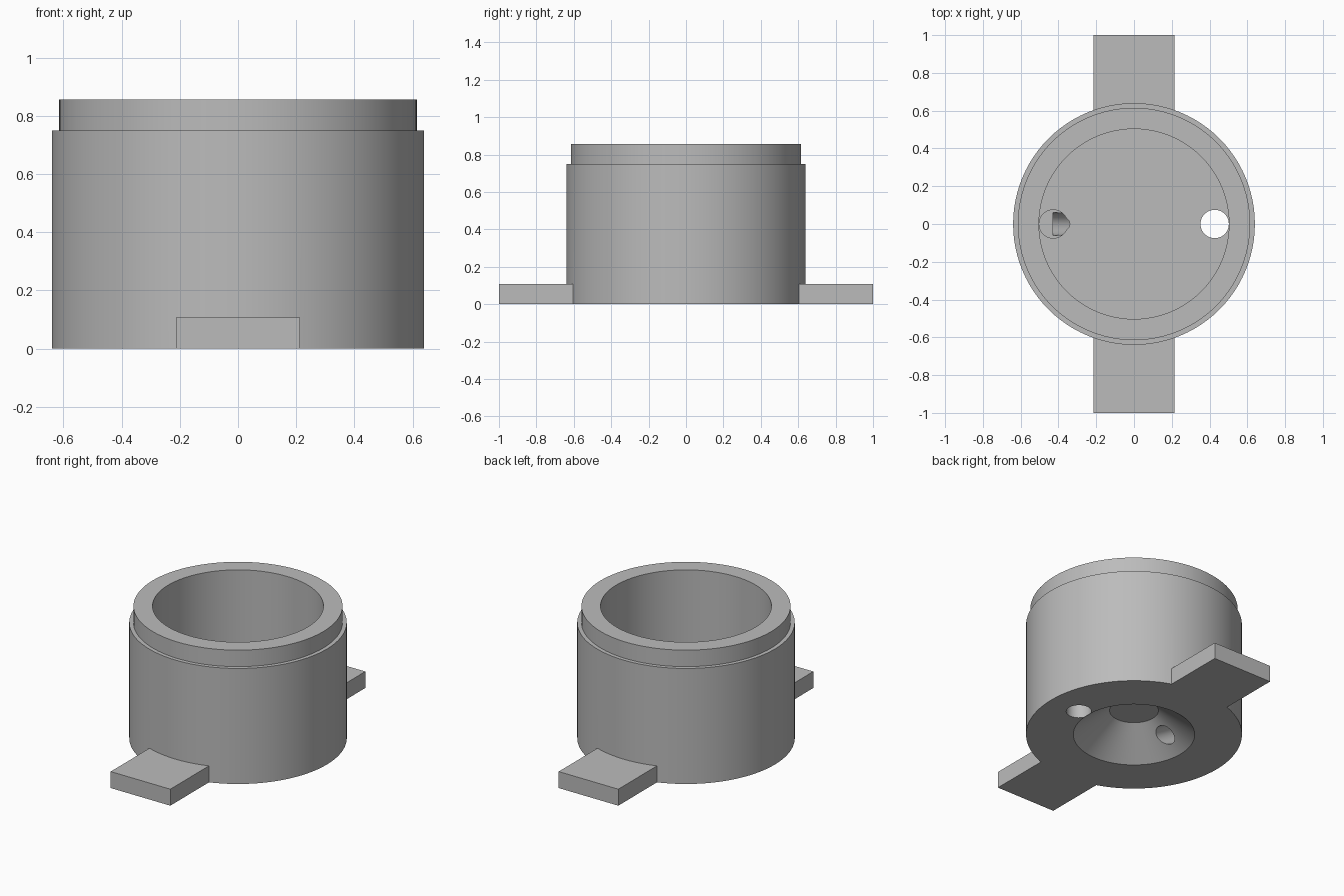
import bpy, bmesh, math
from mathutils import Matrix, Vector

cube = bpy.data.objects.get("Cube")
if cube:
    bpy.data.objects.remove(cube, do_unlink=True)

SEGMENTS = 96
FLOOR = 0.214        # height of the cup floor
HOLE_X, HOLE_R = 0.427, 0.075

grey = bpy.data.materials.new("plain grey")
grey.use_nodes = True
colour = (0.5, 0.5, 0.5, 1)
grey.diffuse_color = colour
grey.node_tree.nodes["Principled BSDF"].inputs["Base Color"].default_value = colour


def finish(name, bm):
    """Turn a bmesh into a named object with the shared material."""
    bmesh.ops.recalc_face_normals(bm, faces=bm.faces)
    mesh = bpy.data.meshes.new(name)
    bm.to_mesh(mesh)
    bm.free()
    mesh.materials.append(grey)
    obj = bpy.data.objects.new(name, mesh)
    bpy.context.collection.objects.link(obj)
    return obj


def lathe(name, profile):
    """Revolve a (radius, height) profile around z."""
    bm = bmesh.new()
    verts = [bm.verts.new((r, 0, z)) for r, z in profile]
    edges = [bm.edges.new(pair) for pair in zip(verts, verts[1:])]
    bmesh.ops.spin(bm, geom=verts + edges, cent=(0, 0, 0), axis=(0, 0, 1),
                   angle=math.tau, steps=SEGMENTS, use_merge=True)
    bmesh.ops.remove_doubles(bm, verts=bm.verts, dist=0.0001)
    return finish(name, bm)


def rod(name, start, end, radius):
    """Cylinder between two points."""
    a, b = Vector(start), Vector(end)
    turn = (b - a).to_track_quat('Z', 'Y').to_matrix().to_4x4()
    bm = bmesh.new()
    bmesh.ops.create_cone(bm, cap_ends=True, segments=48, radius1=radius,
                          radius2=radius, depth=(b - a).length,
                          matrix=Matrix.Translation((a + b) / 2) @ turn)
    return finish(name, bm)


def box(name, low, high):
    """Box between two corners."""
    a, b = Vector(low), Vector(high)
    bm = bmesh.new()
    bmesh.ops.create_cube(bm, size=1, matrix=Matrix.Translation((a + b) / 2)
                          @ Matrix.Diagonal((*(b - a), 1)))
    return finish(name, bm)


def combine(target, tool, operation):
    """Apply a boolean and discard the tool object."""
    bpy.context.view_layer.objects.active = target
    mod = target.modifiers.new(operation.lower(), 'BOOLEAN')
    mod.operation, mod.object, mod.solver = operation, tool, 'EXACT'
    bpy.ops.object.modifier_apply(modifier=mod.name)
    bpy.data.objects.remove(tool, do_unlink=True)


# Cup with a stepped rim above and a conical recess below
body = lathe("cup_body", [
    (0, 0.165), (0.145, 0.165), (0.36, 0), (0.64, 0), (0.64, 0.75),
    (0.615, 0.75), (0.615, 0.857), (0.503, 0.857), (0.503, FLOOR), (0, FLOOR)])

# Mounting tabs at front and back
for side, label in ((-1, "front"), (1, "back")):
    y0, y1 = sorted((side * 0.56, side))
    tab = box(label + "_tab", (-0.214, y0, 0), (0.214, y1, 0.107))
    combine(body, tab, 'UNION')

# Straight hole through the floor
combine(body, rod("through_hole", (HOLE_X, 0, -0.1), (HOLE_X, 0, 0.4), HOLE_R),
        'DIFFERENCE')

# Shallow socket, drained by a slanted channel into the recess
combine(body, rod("socket", (-HOLE_X, 0, 0.19), (-HOLE_X, 0, 0.4), HOLE_R),
        'DIFFERENCE')
run = 0.27
combine(body, rod("channel", (-HOLE_X, 0, 0.195),
                  (run - HOLE_X, 0, 0.195 - run * math.tan(math.radians(30))), 0.06),
        'DIFFERENCE')

# Smooth round walls, keep crisp edges
bpy.ops.object.select_all(action='DESELECT')
body.select_set(True)
bpy.context.view_layer.objects.active = body
bpy.ops.object.shade_smooth_by_angle(angle=math.radians(25))
